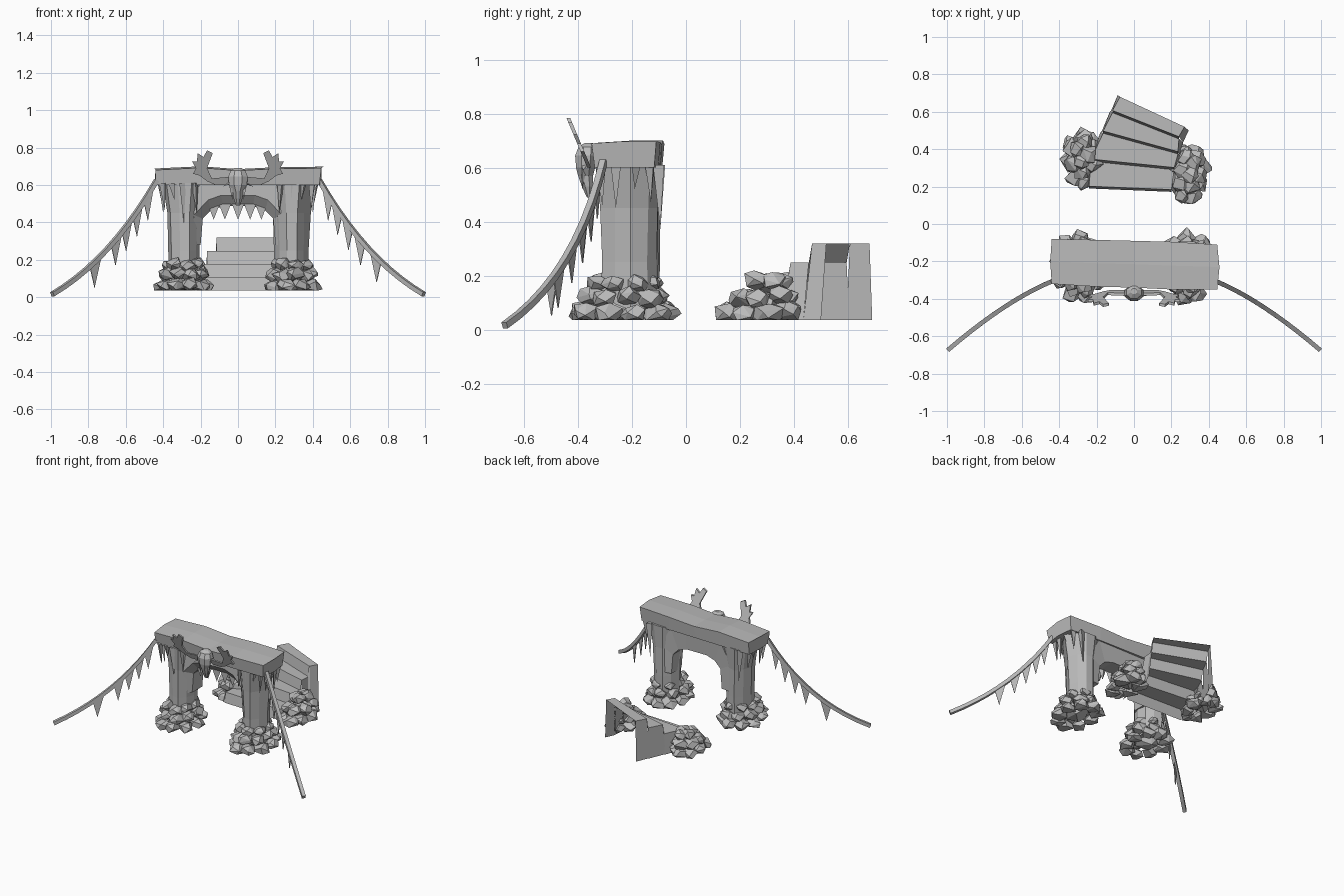
import bpy, bmesh, math, random
from mathutils import Vector

random.seed(7)
cube = bpy.data.objects.get("Cube")
if cube:
    bpy.data.objects.remove(cube)

GROUND = 0.035
stone = bpy.data.materials.new("grey_stone")
stone.use_nodes = True
GREY = (0.5, 0.5, 0.5, 1)
stone.diffuse_color = GREY
for node in stone.node_tree.nodes:
    if node.type == 'BSDF_PRINCIPLED':
        node.inputs["Base Color"].default_value = GREY
        node.inputs["Roughness"].default_value = 0.9


def finish(name, bm):
    bmesh.ops.recalc_face_normals(bm, faces=bm.faces)
    mesh = bpy.data.meshes.new(name)
    bm.to_mesh(mesh)
    bm.free()
    mesh.materials.append(stone)
    obj = bpy.data.objects.new(name, mesh)
    bpy.context.scene.collection.objects.link(obj)
    return obj


def loft(bm, rings):
    """Skin a list of closed rings and cap both ends."""
    rows = [[bm.verts.new(p) for p in ring] for ring in rings]
    n = len(rows[0])
    for a, b in zip(rows, rows[1:]):
        for i in range(n):
            j = (i + 1) % n
            bm.faces.new((a[i], a[j], b[j], b[i]))
    bm.faces.new(rows[0])
    bm.faces.new(rows[-1])


def spike(bm, base, tip, r):
    """Thin three sided shard hanging from base to tip."""
    base, turn = Vector(base), random.uniform(0, 2)
    ring = [bm.verts.new(base + Vector((math.cos(turn + k * 2.1) * r,
                                        math.sin(turn + k * 2.1) * r, 0))) for k in range(3)]
    end = bm.verts.new(tip)
    bm.faces.new(ring)
    for k in range(3):
        bm.faces.new((ring[k], ring[(k + 1) % 3], end))


def rock(bm, centre, r):
    """Chunky faceted boulder with a flattened underside at ground level."""
    tmp = bmesh.new()
    for k in range(13):
        z = 1 - 2 * (k + 0.5) / 13
        a = k * 2.4 + random.uniform(-0.5, 0.5)
        s = math.sqrt(1 - z * z)
        p = Vector(centre) + Vector((s * math.cos(a), s * math.sin(a), z * 0.72)) * r * random.uniform(0.9, 1.15)
        p.z = max(p.z, GROUND)
        tmp.verts.new(p)
    bmesh.ops.convex_hull(tmp, input=tmp.verts)
    bmesh.ops.delete(tmp, geom=[v for v in tmp.verts if not v.link_faces], context='VERTS')
    bmesh.ops.dissolve_limit(tmp, angle_limit=0.25, verts=tmp.verts, edges=tmp.edges)
    copy = {v: bm.verts.new(v.co) for v in tmp.verts}
    for f in tmp.faces:
        bm.faces.new([copy[v] for v in f.verts])
    tmp.free()


def rock_pile(name, cx, cy, rings, lean=0.0):
    bm = bmesh.new()
    for count, rx, ry, z, r in rings:
        phase = random.uniform(0, 3)
        for k in range(count):
            a = phase + k * math.tau / count
            rock(bm, (cx + rx * math.cos(a), cy + ry * math.sin(a) + lean * (z - 0.07),
                      z + random.uniform(-0.008, 0.01)), r * random.uniform(0.88, 1.1))
    finish(name, bm)


# Lintel: rough slab with slightly wavy top and pointed ends
bm = bmesh.new()
stations = [(-0.44, -0.32, -0.08, 0.688), (-0.2, -0.335, -0.085, 0.70), (0, -0.34, -0.09, 0.685),
            (0.2, -0.35, -0.095, 0.695), (0.445, -0.35, -0.11, 0.698)]
rings = []
for x, y0, y1, top in stations:
    mid = (y0 + y1) / 2
    bulge = 0.012 * (x > 0.4) - 0.008 * (x < -0.4)
    foot = x - 0.01 * (x > 0.4)
    rings.append([(foot, y0 + 0.012, 0.6), (foot + bulge, mid, 0.6), (foot, y1 - 0.008, 0.6),
                  (x, y1, top), (x + bulge, mid, top), (x, y0, top - 0.008)])
loft(bm, rings)
finish("lintel", bm)

# Pillars and their boulder footings
base_rings = [(9, 0.11, 0.152, 0.062, 0.056), (8, 0.092, 0.118, 0.118, 0.053),
              (7, 0.078, 0.098, 0.172, 0.048), (1, 0, 0, 0.09, 0.1)]
for side, label in ((-1, "right"), (1, "left")):
    bm = bmesh.new()
    wobble = [random.uniform(0.88, 1.08) for _ in range(10)]
    rings = []
    for z, rx, ry in ((0.08, 0.088, 0.11), (0.25, 0.088, 0.11), (0.45, 0.095, 0.114), (0.61, 0.125, 0.126)):
        ring = []
        for k, w in enumerate(wobble):
            a = k * math.tau / 10
            s = w * random.uniform(0.95, 1.04)
            ring.append((side * (0.287 + rx * s * math.cos(a)), -0.205 + ry * s * math.sin(a), z))
        rings.append(ring)
    loft(bm, rings)
    finish(label + "_pillar", bm)
    rock_pile(label + "_pillar_rocks", side * 0.29, -0.23, base_rings)

# Arch between the pillars, bevelled on its front edge
bm = bmesh.new()
half = [((0.28, 0.28), (0.25, 0.28), (0.2, 0.28)), ((0.28, 0.47), (0.235, 0.44), (0.188, 0.42)),
        ((0.2, 0.61), (0.16, 0.52), (0.145, 0.465)), ((0.08, 0.61), (0.09, 0.545), (0.08, 0.487))]
rings = []
for side, part in ((-1, half), (1, half[::-1])):
    for outer, bevel, inner in part:
        rings.append([(side * outer[0], -0.285, outer[1]), (side * bevel[0], -0.285, bevel[1]),
                      (side * inner[0], -0.235, inner[1]), (side * inner[0], -0.12, inner[1]),
                      (side * outer[0], -0.11, outer[1])])
loft(bm, rings)
finish("arch", bm)

# Teeth under the arch and shards hanging from the lintel
bm = bmesh.new()
for x in (-0.13, -0.07, 0, 0.065, 0.125):
    v = [bm.verts.new(p) for p in ((x - 0.033, -0.245, 0.5), (x + 0.033, -0.245, 0.5),
                                   (x, -0.225, 0.5), (x, -0.24, 0.415))]
    for f in ((0, 1, 3), (1, 2, 3), (2, 0, 3), (0, 1, 2)):
        bm.faces.new([v[i] for i in f])
finish("arch_teeth", bm)
bm = bmesh.new()
for side in (-1, 1):
    for x, length in ((0.23, 0.15), (0.3, 0.2), (0.35, 0.08), (0.4, 0.14)):
        spike(bm, (side * x, -0.315, 0.61), (side * (x - 0.01), -0.31, 0.6 - length), 0.022)
    for y, length in ((-0.26, 0.15), (-0.19, 0.08), (-0.13, 0.13)):
        spike(bm, (side * 0.41, y, 0.61), (side * 0.4, y, 0.6 - length), 0.022)
    spike(bm, (side * 0.36, -0.1, 0.61), (side * 0.35, -0.095, 0.37), 0.024)
finish("hanging_shards", bm)

# Ropes with pennants
START, BEND, END = Vector((0.435, -0.305, 0.625)), Vector((0.68, -0.405, 0.2)), Vector((0.993, -0.672, 0.016))


def rope_point(t, side):
    p = START * (1 - t) ** 2 + BEND * 2 * t * (1 - t) + END * t * t
    return Vector((p.x * side, p.y, p.z))


for side, label, flags in ((-1, "right", (0.03, 0.14, 0.25, 0.36, 0.56)),
                           (1, "left", (0.03, 0.13, 0.24, 0.36, 0.51))):
    bm = bmesh.new()
    rings = []
    for k in range(11):
        p = rope_point(k / 10, side)
        along = (rope_point(k / 10 + 0.01, side) - rope_point(k / 10 - 0.01, side)).normalized()
        across = along.cross(Vector((0, 0, 1))).normalized()
        up = across.cross(along)
        rings.append([p + (across * i + up * j) * 0.012 for i, j in ((-1, -1), (1, -1), (1, 1), (-1, 1))])
    loft(bm, rings)
    finish(label + "_rope", bm)
    bm = bmesh.new()
    for t in flags:
        a, b = rope_point(t, side), rope_point(t + 0.11, side)
        tip = a.lerp(b, 0.6) - Vector((0, 0, 0.135))
        bm.faces.new([bm.verts.new(p) for p in (a, b, tip)])
    pennants = finish(label + "_pennants", bm)
    pennants.modifiers.new("thickness", 'SOLIDIFY').thickness = 0.005

# Skull: cranium, tapering snout, fangs and cheek spurs
bm = bmesh.new()
rings = []
for z, rx, ry, y in ((0.49, 0.012, 0.008, -0.36), (0.53, 0.026, 0.022, -0.365), (0.57, 0.032, 0.03, -0.372),
                     (0.6, 0.052, 0.038, -0.372), (0.645, 0.056, 0.044, -0.37), (0.677, 0.043, 0.036, -0.365),
                     (0.692, 0.018, 0.016, -0.36)):
    rings.append([(rx * math.cos(k * math.tau / 8 + 0.39), y + ry * math.sin(k * math.tau / 8 + 0.39), z)
                  for k in range(8)])
loft(bm, rings)
for side in (-1, 1):
    spike(bm, (side * 0.035, -0.38, 0.6), (side * 0.03, -0.385, 0.52), 0.013)
    spike(bm, (side * 0.04, -0.375, 0.61), (side * 0.085, -0.38, 0.59), 0.014)
finish("skull", bm)

# Ragged webbed wings either side of the skull
WING = [(0.03, 0.645), (0.14, 0.635), (0.165, 0.69), (0.135, 0.77), (0.165, 0.785), (0.185, 0.75),
        (0.215, 0.77), (0.22, 0.725), (0.245, 0.725), (0.225, 0.69), (0.24, 0.66), (0.205, 0.65),
        (0.165, 0.62), (0.12, 0.6), (0.03, 0.6)]
for side, label in ((-1, "right"), (1, "left")):
    bm = bmesh.new()
    loft(bm, [[(side * x, depth - (z - 0.62) * 0.42, z) for x, z in WING] for depth in (-0.374, -0.36)])
    finish(label + "_wing", bm)

# Twisting stairs: an open shell of risers, treads and flared side walls
bm = bmesh.new()


def quad(*pts):
    bm.faces.new([bm.verts.new(p) for p in pts])


def shift(p, dx, dy, z):
    return (p[0] + dx, p[1] + dy, z)


edges = [((-0.24, 0.19), (0.2, 0.172)), ((-0.23, 0.335), (0.215, 0.29)), ((-0.165, 0.485), (0.235, 0.375)),
         ((-0.115, 0.595), (0.24, 0.455)), ((-0.075, 0.68), (0.27, 0.52))]
low = GROUND
for i in range(4):
    top = GROUND + 0.071 * (i + 1)
    (l0, r0), (l1, r1) = edges[i], edges[i + 1]
    lt, rt = shift(l0, 0, 0.012, top), shift(r0, 0, 0.012, top)
    quad((*l0, low), (*r0, low), rt, lt)
    quad(lt, rt, (*r1, top), (*l1, top))
    quad(lt, (*l1, top), shift(l1, -0.012, 0.01, GROUND), shift(l0, -0.012, 0, GROUND))
    quad(rt, (*r1, top), shift(r1, 0.022, -0.02, GROUND), shift(r0, 0.022, -0.02, GROUND))
    low = top
bmesh.ops.remove_doubles(bm, verts=bm.verts, dist=0.001)
finish("stairs", bm)

# Boulders flanking the stairs
step_rings = [(8, 0.068, 0.12, 0.062, 0.055), (6, 0.055, 0.085, 0.12, 0.053), (4, 0.03, 0.05, 0.18, 0.048),
              (1, 0, 0, 0.1, 0.075)]
rock_pile("right_stair_rocks", -0.275, 0.35, step_rings, 0.35)
rock_pile("left_stair_rocks", 0.29, 0.27, step_rings, 0.35)
